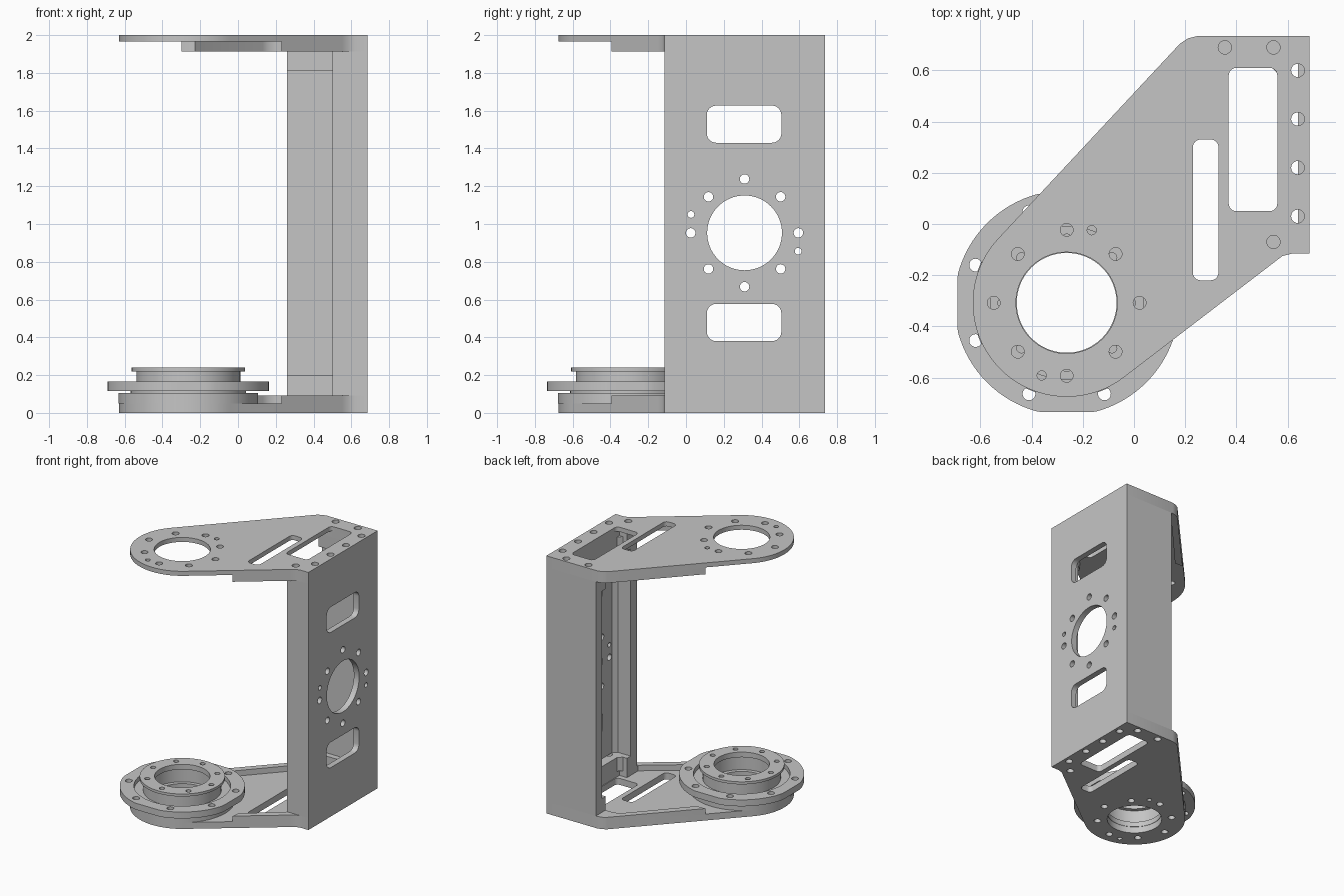
import bpy, bmesh
from math import sin, cos, pi, radians
from mathutils import Matrix, Vector

if "Cube" in bpy.data.objects:
    bpy.data.objects.remove(bpy.data.objects["Cube"], do_unlink=True)

metal = bpy.data.materials.new("machined grey metal")
metal.use_nodes = True
grey = (0.56, 0.56, 0.56, 1)
metal.diffuse_color = grey
metal.node_tree.nodes["Principled BSDF"].inputs["Base Color"].default_value = grey

AXIS = (-0.263, -0.308)      # shared rotation axis of both plates
WALL_MID = (0.31, 0.953)     # centre of the side wall pattern (y, z)
UPRIGHT = Matrix.Identity(4)
SIDEWAYS = Matrix(((0, 0, 1, 0), (1, 0, 0, 0), (0, 1, 0, 0), (0, 0, 0, 1)))  # local xy -> yz


def ring(center, r, n=24, a0=0, a1=360):
    """Points along a circle or arc."""
    full = a1 - a0 == 360
    steps = n if full else n - 1
    angles = [radians(a0 + (a1 - a0) * i / steps) for i in range(n)]
    return [(center[0] + r * cos(a), center[1] + r * sin(a)) for a in angles]


def slot(x0, x1, y0, y1, r):
    """Rounded rectangle."""
    corners = [(x1 - r, y1 - r), (x0 + r, y1 - r), (x0 + r, y0 + r), (x1 - r, y0 + r)]
    return [p for i, c in enumerate(corners) for p in ring(c, r, 7, 90 * i, 90 * i + 90)]


def add_prism(bm, pts, z0, z1, frame=UPRIGHT):
    low = [bm.verts.new(frame @ Vector((x, y, z0))) for x, y in pts]
    high = [bm.verts.new(frame @ Vector((x, y, z1))) for x, y in pts]
    bm.faces.new(low[::-1])
    bm.faces.new(high)
    for i in range(len(pts)):
        j = (i + 1) % len(pts)
        bm.faces.new((low[i], low[j], high[j], high[i]))


def finish(bm, name):
    bmesh.ops.recalc_face_normals(bm, faces=bm.faces)
    mesh = bpy.data.meshes.new(name)
    bm.to_mesh(mesh)
    bm.free()
    mesh.materials.append(metal)
    obj = bpy.data.objects.new(name, mesh)
    bpy.context.collection.objects.link(obj)
    return obj


def prism(name, pts, z0, z1):
    bm = bmesh.new()
    add_prism(bm, pts, z0, z1)
    return finish(bm, name)


def select(obj):
    bpy.ops.object.select_all(action='DESELECT')
    obj.select_set(True)
    bpy.context.view_layer.objects.active = obj


def cut(obj, bm):
    """Subtract the solids in bm from obj."""
    cutter = finish(bm, "cutter")
    cutter.hide_render = True
    mod = obj.modifiers.new("cut", 'BOOLEAN')
    mod.operation = 'DIFFERENCE'
    mod.solver = 'EXACT'
    mod.object = cutter
    select(obj)
    bpy.ops.object.modifier_apply(modifier=mod.name)
    bpy.data.objects.remove(cutter, do_unlink=True)


def bolt_circle(bm, center, z0, z1, frame=UPRIGHT, pins=(71, 251)):
    """Central bore, eight bolt holes and two dowel holes."""
    add_prism(bm, ring(center, 0.198, 64), z0, z1, frame)
    for c in ring(center, 0.285, 4) + ring(center, 0.27, 4, 45, 405):
        add_prism(bm, ring(c, 0.025), z0, z1, frame)
    for a in pins:
        c = ring(center, 0.3, 1, a, a + 360)[0]
        add_prism(bm, ring(c, 0.018, 16), z0, z1, frame)


def channel(side, back, front):
    """Column section: side wall, broad rear flange, short front flange."""
    return [(0.26, 0.735), (0.26, back), (side - 0.03, back), (side, back - 0.03),
            (side, front + 0.03), (side - 0.03, front), (0.5, front),
            (0.5, -0.115), (0.685, -0.115), (0.685, 0.735)]


# End plates: teardrop outline with a raised border around a thin floor
outline = ring(AXIS, 0.367, 56, 137, 307) + [
    (0.55, -0.148), (0.58, -0.125), (0.62, -0.115), (0.685, -0.115),
    (0.685, 0.735), (0.25, 0.735), (0.21, 0.725), (0.18, 0.705)]
pocket = ring(AXIS, 0.49, 24, -3, 87) + [
    (0.13, 0.583), (0.16, 0.606), (0.2, 0.615), (0.565, 0.615),
    (0.565, 0.01), (0.5, 0.01), (0.5, -0.128)]
screws = [(0.64, 0.03 + 0.19 * i) for i in range(4)] + [(0.545, -0.07), (0.545, 0.69), (0.355, 0.69)]

for side, z0, z1, recess, rim_z in (
        ("bottom", 0, 0.093, (0.05, 0.2), (0.093, 0.2)),
        ("top", 1.912, 2, (1.8, 1.965), (1.81, 1.912))):
    plate = prism(side + "_plate", outline, z0, z1)
    for area in (ring(AXIS, 0.5, 96), pocket):
        bm = bmesh.new()
        add_prism(bm, area, *recess)
        cut(plate, bm)
    bm = bmesh.new()
    bolt_circle(bm, AXIS, z0 - 0.1, z1 + 0.1)
    add_prism(bm, slot(0.37, 0.56, 0.05, 0.61, 0.03), z0 - 0.1, z1 + 0.1)
    add_prism(bm, slot(0.23, 0.33, -0.22, 0.33, 0.03), z0 - 0.1, z1 + 0.1)
    cut(plate, bm)
    # Thick rim where the column meets the plate, drilled together with it
    rim = prism(side + "_column_rim", channel(0.565, 0.615, 0.01), *rim_z)
    for part in (plate, rim):
        bm = bmesh.new()
        for c in screws:
            add_prism(bm, ring(c, 0.026), z0 - 0.15, z1 + 0.15)
        cut(part, bm)

# Column: thin channel-shaped wall
column = prism("column_wall", channel(0.64, 0.66, -0.035), 0.2, 1.81)
bm = bmesh.new()
bolt_circle(bm, WALL_MID, 0.55, 0.75, SIDEWAYS, (161, 341))
for z in (0.38, 1.43):
    add_prism(bm, slot(0.11, 0.505, z, z + 0.197, 0.05), 0.55, 0.75, SIDEWAYS)
cut(column, bm)

# Bearing: turned profile (radius, height) around the axis, flange with four flats
profile = [(0.195, 0.05), (0.37, 0.05), (0.37, 0.105), (0.305, 0.105), (0.305, 0.115),
           (0.44, 0.115), (0.44, 0.165), (0.34, 0.165), (0.34, 0.13), (0.275, 0.13),
           (0.275, 0.22), (0.3, 0.22), (0.3, 0.24), (0.195, 0.24), (0.195, 0.2),
           (0.225, 0.2), (0.225, 0.09), (0.195, 0.09)]
bm = bmesh.new()
n = 96
loops = []
for i in range(n):
    a = 2 * pi * i / n
    loops.append([bm.verts.new((AXIS[0] + max(-0.427, min(0.427, r * cos(a))),
                                AXIS[1] + max(-0.427, min(0.427, r * sin(a))), z))
                  for r, z in profile])
for i in range(n):
    a, b = loops[i], loops[(i + 1) % n]
    for j in range(len(profile)):
        k = (j + 1) % len(profile)
        bm.faces.new((a[j], b[j], b[k], a[k]))
bearing = finish(bm, "bearing")
bm = bmesh.new()
for c in ring(AXIS, 0.385, 8, 22.5, 382.5):
    add_prism(bm, ring(c, 0.025), 0.11, 0.2)
for c in ring(AXIS, 0.25, 8):
    add_prism(bm, ring(c, 0.019, 16), 0.18, 0.3)
cut(bearing, bm)

# Smooth round walls, keep machined edges crisp
for obj in bpy.context.collection.objects:
    if obj.type == 'MESH' and metal.name in obj.data.materials:
        select(obj)
        bpy.ops.object.shade_smooth_by_angle(angle=radians(30))
